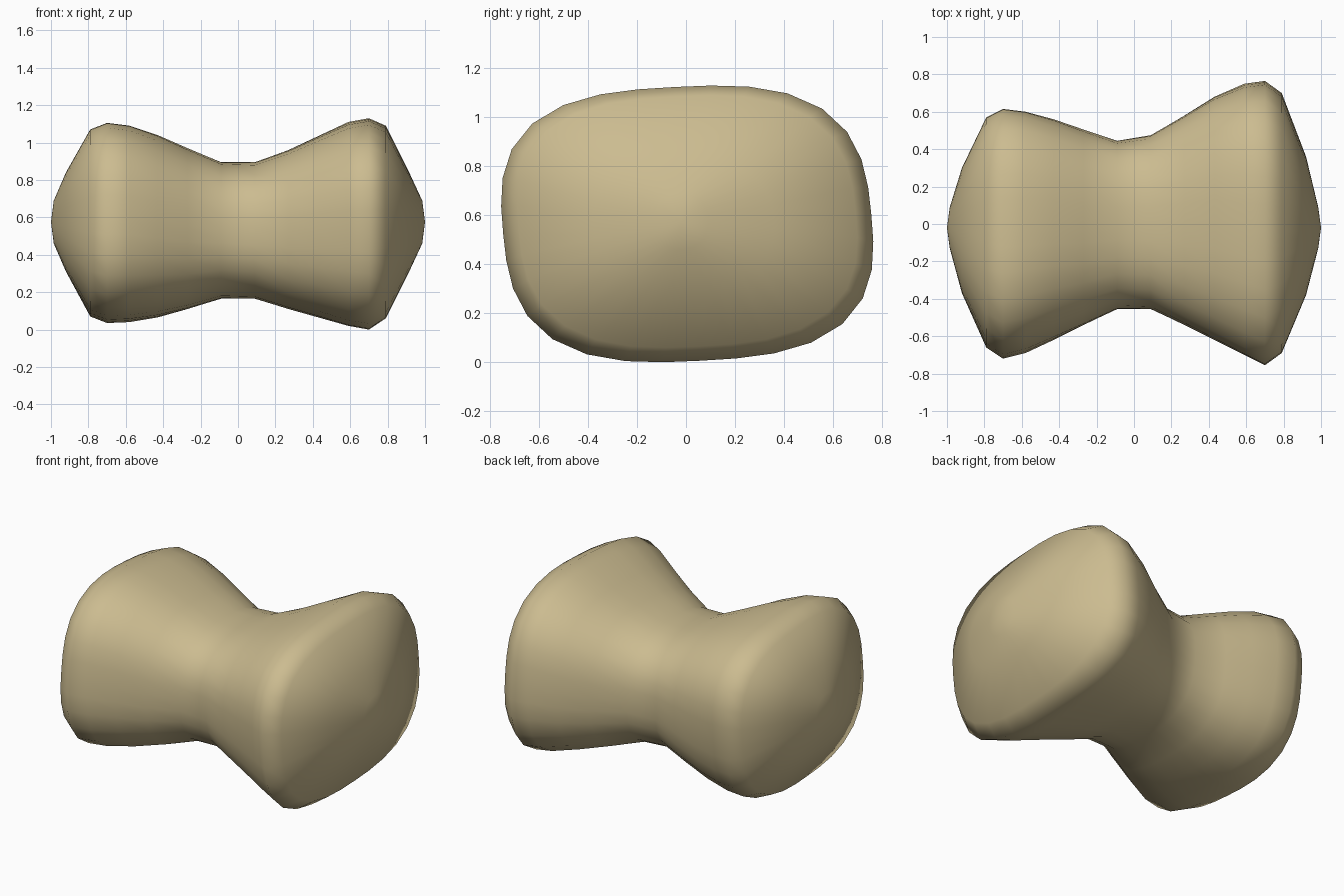
import bpy, bmesh
from math import sin, cos, pi, radians

if "Cube" in bpy.data.objects:
    bpy.data.objects.remove(bpy.data.objects["Cube"])

# x, y min, y max, z min, z max, squareness, twist in degrees
sections = [
    (-0.985, -0.13, 0.09, 0.46, 0.69, 2.2, -4),
    (-0.92, -0.37, 0.30, 0.31, 0.84, 2.4, -5),
    (-0.79, -0.66, 0.57, 0.07, 1.07, 2.8, -5),
    (-0.70, -0.72, 0.615, 0.035, 1.105, 2.9, -5),
    (-0.58, -0.69, 0.60, 0.04, 1.09, 2.9, -5),
    (-0.43, -0.62, 0.56, 0.065, 1.04, 2.8, -4),
    (-0.27, -0.54, 0.505, 0.11, 0.97, 2.7, -2),
    (-0.09, -0.455, 0.445, 0.165, 0.895, 2.6, -1),
    (0.09, -0.455, 0.475, 0.165, 0.895, 2.6, 1),
    (0.27, -0.54, 0.58, 0.11, 0.96, 2.7, 2),
    (0.43, -0.62, 0.68, 0.065, 1.035, 2.8, 3),
    (0.59, -0.70, 0.75, 0.02, 1.11, 2.9, 4),
    (0.70, -0.755, 0.765, 0.0, 1.13, 2.9, 4),
    (0.79, -0.69, 0.70, 0.06, 1.09, 2.8, 4),
    (0.92, -0.38, 0.36, 0.32, 0.83, 2.4, 4),
    (0.985, -0.13, 0.09, 0.46, 0.69, 2.2, 3),
]
SIDES = 32


def outline(n, twist):
    """Rounded-square outline, twisted and then fitted to -1..1."""
    t = radians(twist)
    pts = []
    for i in range(SIDES):
        a = 2 * pi * i / SIDES
        r = (abs(cos(a)) ** n + abs(sin(a)) ** n) ** (-1 / n)
        pts.append((r * cos(a + t), r * sin(a + t)))
    w = max(abs(p[0]) for p in pts)
    h = max(abs(p[1]) for p in pts)
    return [(u / w, v / h) for u, v in pts]


# waisted body lofted along x
bm = bmesh.new()
rings = []
for x, y0, y1, z0, z1, n, twist in sections:
    rings.append([bm.verts.new((x, (y0 + y1) / 2 + u * (y1 - y0) / 2,
                                (z0 + z1) / 2 + v * (z1 - z0) / 2))
                  for u, v in outline(n, twist)])
for a, b in zip(rings, rings[1:]):
    for i in range(SIDES):
        j = (i + 1) % SIDES
        bm.faces.new((a[i], a[j], b[j], b[i]))

# domed ends
for ring, x in ((rings[0], -1), (rings[-1], 1)):
    tip = bm.verts.new((x, -0.02, 0.575))
    for i in range(SIDES):
        bm.faces.new((ring[i], ring[(i + 1) % SIDES], tip))
bmesh.ops.recalc_face_normals(bm, faces=bm.faces[:])
for f in bm.faces:
    f.smooth = True

mesh = bpy.data.meshes.new("waisted_body")
bm.to_mesh(mesh)
bm.free()
body = bpy.data.objects.new("waisted_body", mesh)
bpy.context.collection.objects.link(body)

mat = bpy.data.materials.new("tan")
mat.diffuse_color = (0.60, 0.50, 0.28, 1)
mat.use_nodes = True
mat.node_tree.nodes["Principled BSDF"].inputs["Base Color"].default_value = mat.diffuse_color
mesh.materials.append(mat)
